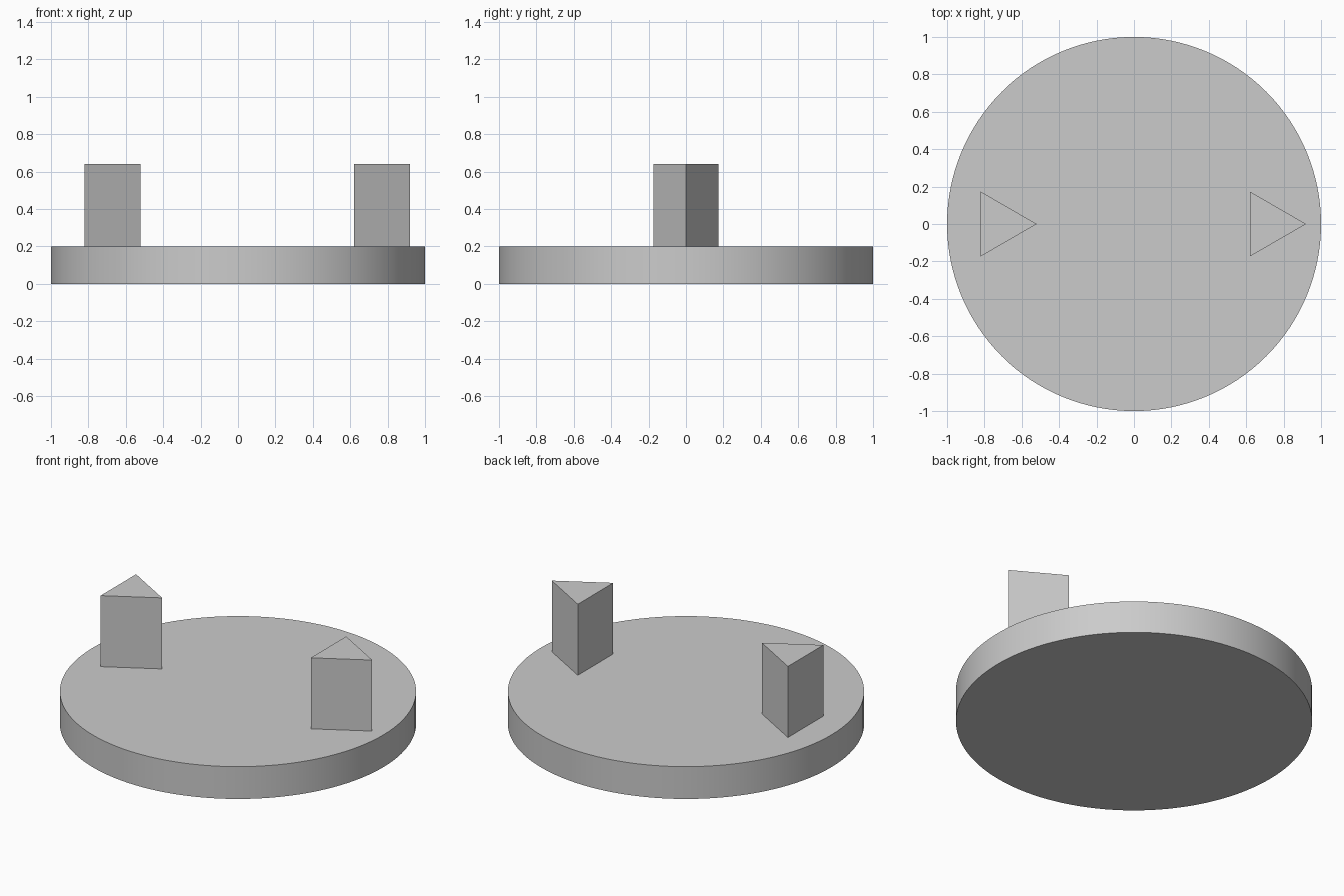
import bpy
import math

cube = bpy.data.objects.get("Cube")
if cube:
    bpy.data.objects.remove(cube, do_unlink=True)

DISC_HEIGHT = 0.2
POST_TOP = 0.64
EMBED = 0.01

grey = bpy.data.materials.new("light_grey")
grey.use_nodes = True
colour = (0.6, 0.6, 0.6, 1)
grey.diffuse_color = colour
grey.node_tree.nodes["Principled BSDF"].inputs["Base Color"].default_value = colour


def prism(name, sides, radius, x, bottom, top, turn=0):
    """Upright prism between two heights."""
    bpy.ops.mesh.primitive_cylinder_add(
        vertices=sides, radius=radius, depth=top - bottom,
        location=(x, 0, (bottom + top) / 2), rotation=(0, 0, turn))
    obj = bpy.context.object
    obj.name = name
    bpy.ops.object.transform_apply(location=False, rotation=True, scale=False)
    obj.data.materials.append(grey)
    return obj


# Round base with a smooth rim and sharp edges
prism("round_base", 128, 1, 0, 0, DISC_HEIGHT)
bpy.ops.object.shade_smooth_by_angle(angle=math.radians(30))

# Two triangular posts, both pointing towards +x
for name, x in (("left_post", 0.72), ("right_post", -0.72)):
    prism(name, 3, 0.2, x, DISC_HEIGHT - EMBED, POST_TOP, -math.pi / 2)
